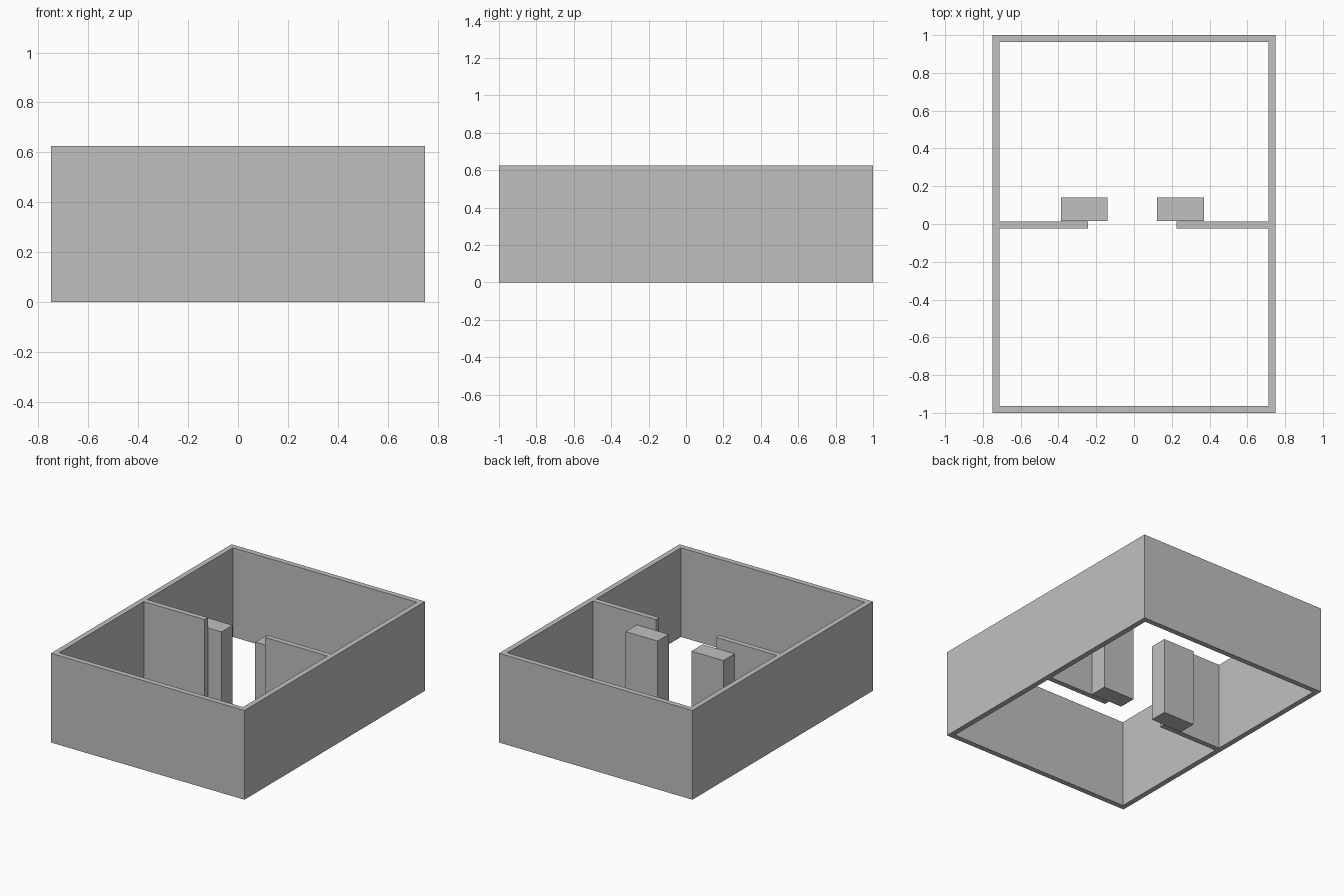
import bpy
import bmesh

cube = bpy.data.objects.get("Cube")
if cube:
    bpy.data.objects.remove(cube, do_unlink=True)

GREY = (0.53, 0.53, 0.53, 1.0)
mat = bpy.data.materials.new("wall grey")
mat.use_nodes = True
mat.diffuse_color = GREY
mat.node_tree.nodes["Principled BSDF"].inputs["Base Color"].default_value = GREY

WALL_H = 0.625      # wall height
PILLAR_H = 0.55     # pillar height
T = 0.0375          # wall thickness
HX, HY = 0.75, 1.0  # half width and half depth


def finish(name, bm):
    bmesh.ops.recalc_face_normals(bm, faces=bm.faces)
    mesh = bpy.data.meshes.new(name)
    bm.to_mesh(mesh)
    bm.free()
    mesh.materials.append(mat)
    obj = bpy.data.objects.new(name, mesh)
    bpy.context.collection.objects.link(obj)
    return obj


def box(name, x0, x1, y0, y1, height):
    """Upright block standing on the ground."""
    bm = bmesh.new()
    bmesh.ops.create_cube(bm, size=1)
    for v in bm.verts:
        v.co = (x1 if v.co.x > 0 else x0,
                y1 if v.co.y > 0 else y0,
                height if v.co.z > 0 else 0)
    return finish(name, bm)


# Outer walls: a rectangular ring, open above and below
bm = bmesh.new()
rings = []
for inset in (0, T):
    x, y = HX - inset, HY - inset
    rings.append([bm.verts.new((sx * x, sy * y, 0))
                  for sx, sy in ((-1, -1), (1, -1), (1, 1), (-1, 1))])
outer, inner = rings
ring = []
for i in range(4):
    j = (i + 1) % 4
    ring.append(bm.faces.new((outer[i], outer[j], inner[j], inner[i])))
ext = bmesh.ops.extrude_face_region(bm, geom=ring, use_keep_orig=True)
for v in ext["geom"]:
    if isinstance(v, bmesh.types.BMVert):
        v.co.z = WALL_H
finish("outer_walls", bm)

# Partition walls with a doorway between them
box("partition_right", -HX + T, -0.2425, -0.025, 0.0125, WALL_H)
box("partition_left", 0.225, HX - T, -0.025, 0.0125, WALL_H)

# Pillars behind the doorway edges
box("pillar_right", -0.3875, -0.14, 0.0155, 0.14, PILLAR_H)
box("pillar_left", 0.1225, 0.37, 0.0155, 0.14, PILLAR_H)
